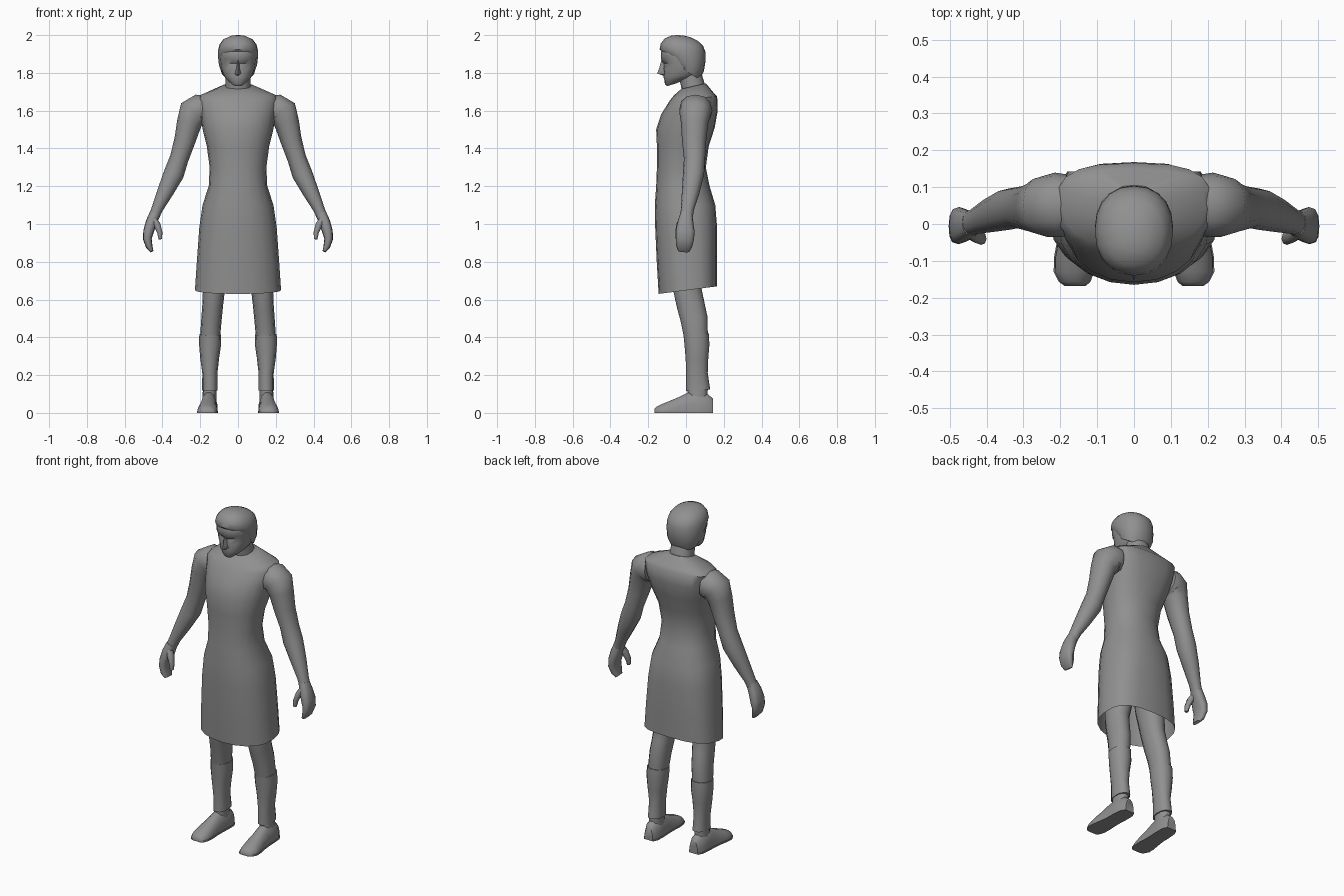
import bpy, bmesh, math
from mathutils import Vector

grey = bpy.data.materials.new("plain_grey")
grey.diffuse_color = (0.28, 0.28, 0.28, 1)


def power(v, n):
    return math.copysign(abs(v) ** (2 / n), v)


def loft(name, rings, caps=(True, True), mirror=False, angle=50, tweak=None):
    """Skin a list of equal-length point rings."""
    bm = bmesh.new()
    vr = [[bm.verts.new(p) for p in r] for r in rings]
    n = len(vr[0])
    for a, b in zip(vr, vr[1:]):
        for i in range(n):
            j = (i + 1) % n
            bm.faces.new((a[i], a[j], b[j], b[i]))
    for use, r in zip(caps, (vr[0], vr[-1])):
        if use:
            bm.faces.new(r)
    if tweak:
        for v in bm.verts:
            tweak(v.co)
    bmesh.ops.recalc_face_normals(bm, faces=bm.faces)
    me = bpy.data.meshes.new(name)
    bm.to_mesh(me)
    bm.free()
    me.materials.append(grey)
    me.shade_smooth()
    me.set_sharp_from_angle(angle=math.radians(angle))
    ob = bpy.data.objects.new(name, me)
    bpy.context.collection.objects.link(ob)
    if mirror:
        ob.modifiers.new("mirror", 'MIRROR')
    return ob


def level(hw, yf, yb, zf, zb, nf=2.2, nb=2.2, n=20):
    """Upright body ring: half width, front/back depth, front/back height."""
    yc, hd, pts = (yf + yb) / 2, (yb - yf) / 2, []
    for i in range(n):
        a = 2 * math.pi * i / n
        c, s = math.cos(a), math.sin(a)
        e = nb if s > 0 else nf
        y = power(s, e)
        pts.append((hw * power(c, e), yc + hd * y, zf + (zb - zf) * (y + 1) / 2))
    return pts


def tube(path, n=12, e=2.2):
    """Limb rings from (x, y, z, half width, half depth) stations."""
    out = []
    pts = [Vector(p[:3]) for p in path]
    for i, p in enumerate(path):
        t = (pts[min(i + 1, len(pts) - 1)] - pts[max(i - 1, 0)]).normalized()
        u = Vector((0, 1, 0)).cross(t).normalized()
        v = t.cross(u)
        out.append([pts[i] + u * p[3] * power(math.cos(a), e) + v * p[4] * power(math.sin(a), e)
                    for a in (2 * math.pi * k / n for k in range(n))])
    return out


# Sleeveless tunic, open at the hem
loft("tunic", [level(*r) for r in (
    (.228, -.145, .165, .63, .67, 2.2, 2.8),
    (.218, -.155, .165, .80, .80, 2.2, 2.8),
    (.205, -.163, .165, .98, .98, 2.2, 2.6),
    (.188, -.165, .155, 1.10, 1.10, 2.2, 2.5),
    (.155, -.158, .125, 1.20, 1.20),
    (.150, -.154, .105, 1.30, 1.30),
    (.165, -.154, .120, 1.41, 1.41),
    (.188, -.158, .152, 1.50, 1.51, 2.1, 2.6),
    (.200, -.132, .168, 1.58, 1.60, 2.1, 3),
    (.213, -.085, .165, 1.655, 1.675, 2.2, 3),
    (.195, -.065, .150, 1.68, 1.69, 2.2, 2.8),
    (.085, -.025, .105, 1.715, 1.745))], caps=(False, True))

# Neck
loft("neck", tube([(0, .05, 1.66, .075, .07), (0, .035, 1.74, .066, .062),
                   (0, .01, 1.83, .064, .06)]))


# Head, with sunken eye sockets
def sockets(co):
    if abs(co.z - 1.85) < .012 and co.y < -.07 and .015 < abs(co.x) < .075:
        co.y += .014


loft("head", [level(*r) for r in (
    (.026, -.100, -.050, 1.73, 1.745),
    (.045, -.112, -.005, 1.742, 1.765),
    (.064, -.114, .040, 1.762, 1.775),
    (.074, -.120, .060, 1.780, 1.785),
    (.082, -.116, .075, 1.80, 1.80),
    (.090, -.120, .085, 1.825, 1.825),
    (.094, -.122, .090, 1.85, 1.85),
    (.097, -.133, .092, 1.875, 1.875),
    (.098, -.132, .090, 1.91, 1.91),
    (.088, -.115, .075, 1.95, 1.95),
    (.050, -.075, .035, 1.98, 1.98))], tweak=sockets, angle=40)

# Nose
loft("nose", [[(-w, -.10, z), (0, y, z), (w, -.10, z)] for z, y, w in
              ((1.787, -.125, .020), (1.797, -.153, .021), (1.825, -.142, .015),
               (1.87, -.130, .012))], angle=70)

# Hair cap, low at the nape and high on the brow
loft("hair", [level(*r) for r in (
    (.088, -.06, .072, 1.845, 1.765),
    (.101, -.085, .095, 1.875, 1.81),
    (.106, -.122, .104, 1.905, 1.865),
    (.106, -.140, .103, 1.925, 1.91),
    (.098, -.134, .090, 1.955, 1.945),
    (.078, -.112, .062, 1.983, 1.970),
    (.042, -.075, .020, 1.998, 1.990),
    (.012, -.045, -.015, 2.0, 1.998))])

# Arms
loft("arms", tube([
    (.175, .055, 1.605, .075, .080), (.205, .052, 1.603, .084, .088),
    (.238, .048, 1.590, .080, .084), (.258, .045, 1.535, .066, .072),
    (.282, .043, 1.44, .056, .064), (.312, .045, 1.345, .050, .056),
    (.340, .040, 1.265, .054, .056), (.385, .025, 1.17, .043, .047),
    (.428, .008, 1.08, .030, .035), (.446, .002, 1.035, .028, .033)]), mirror=True)

# Mitten hands with curled fingers
loft("hands", tube([
    (.440, .002, 1.055, .028, .032), (.458, -.003, 1.01, .030, .042),
    (.474, -.004, .96, .028, .050), (.480, -.006, .92, .023, .048),
    (.470, -.010, .88, .018, .042), (.456, -.012, .855, .009, .030)], e=2.6), mirror=True)
loft("thumbs", tube([
    (.450, -.015, 1.03, .018, .020), (.428, -.030, .995, .018, .022),
    (.414, -.040, .955, .014, .017), (.411, -.043, .92, .009, .012)], n=8), mirror=True)

# Thighs and knees
loft("upper_legs", tube([
    (.100, .005, .95, .085, .095), (.110, .005, .80, .075, .088),
    (.128, .008, .65, .058, .075), (.134, .025, .57, .055, .074),
    (.140, .042, .50, .054, .072), (.147, .052, .41, .053, .064),
    (.148, .055, .37, .050, .060)]), mirror=True)

# Shin wraps with a cuff at top and bottom
loft("lower_legs", tube([
    (.147, .054, .415, .058, .067), (.148, .058, .36, .058, .066),
    (.150, .058, .29, .050, .060), (.149, .058, .21, .040, .057),
    (.149, .064, .12, .041, .064)]), mirror=True)
loft("ankles", tube([
    (.150, .062, .14, .036, .054), (.151, .062, .09, .036, .052),
    (.152, .062, .04, .038, .055)]), mirror=True)


# Shoes lofted heel to toe, on thin flat soles
def shoe_ring(x, y, w, h):
    return [(x - w, y, .008), (x + w, y, .008), (x + w * .97, y, h * .4),
            (x + w * .72, y, h * .8), (x + w * .25, y, h), (x - w * .25, y, h),
            (x - w * .72, y, h * .8), (x - w * .97, y, h * .4)]


shoe = [(.150, .143, .028, .075), (.151, .115, .042, .100), (.153, .06, .045, .115),
        (.155, .01, .044, .108), (.158, -.04, .047, .083), (.161, -.09, .053, .062),
        (.163, -.13, .052, .046), (.161, -.157, .040, .032), (.160, -.168, .026, .020)]
loft("shoes", [shoe_ring(*s) for s in shoe], mirror=True)
loft("soles", [[(x - w - .003, y, 0), (x + w + .003, y, 0),
                (x + w + .003, y, .009), (x - w - .003, y, .009)]
               for x, y, w, h in shoe], mirror=True)
